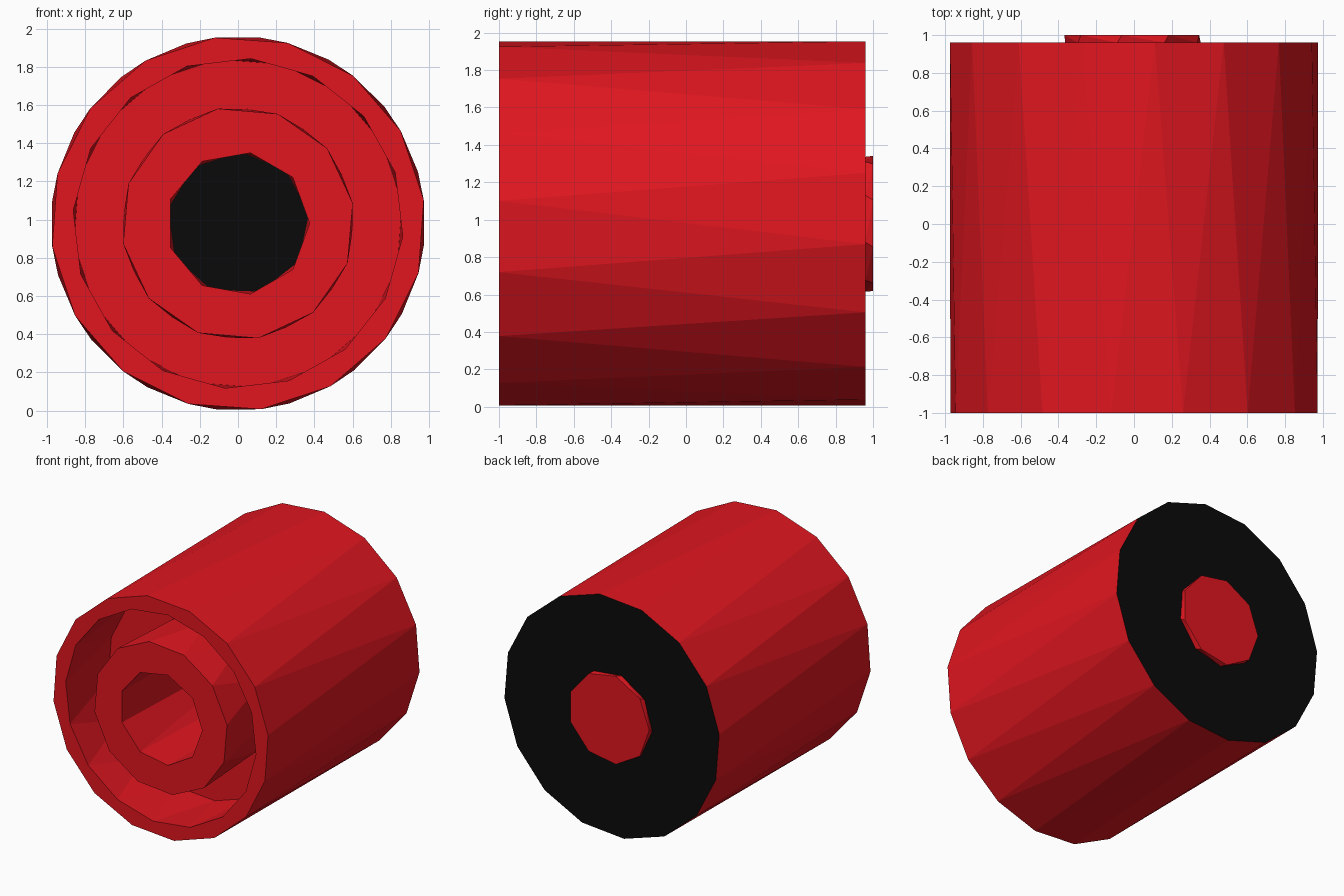
import bpy, bmesh
from math import sin, cos, radians, pi

if "Cube" in bpy.data.objects:
    bpy.data.objects.remove(bpy.data.objects["Cube"])

CZ = 0.98  # height of the roller axis


def material(name, rgb):
    m = bpy.data.materials.new(name)
    m.diffuse_color = (*rgb, 1)
    m.use_nodes = True
    m.node_tree.nodes["Principled BSDF"].inputs["Base Color"].default_value = m.diffuse_color
    return m


RED = material("red", (0.75, 0.008, 0.014))
BLACK = material("black", (0.003, 0.003, 0.003))


def ring(bm, radius, y, sides, start):
    """Polygon ring around the y axis; returns (start angle, vertices)."""
    step = 2 * pi / sides
    a0 = radians(start) % step
    return a0, [bm.verts.new((radius * cos(a0 + i * step), y,
                              CZ + radius * sin(a0 + i * step))) for i in range(sides)]


def bridge(bm, ring_a, ring_b, mat):
    """Triangle strip joining two rings, even with different side counts."""
    (a0, a), (b0, b) = ring_a, ring_b
    na, nb = len(a), len(b)
    i = j = 0
    while i < na or j < nb:
        next_a = a0 + (i + 0.5) * 2 * pi / na
        next_b = b0 + (j + 0.5) * 2 * pi / nb
        if j >= nb or (i < na and next_a < next_b):
            f = bm.faces.new((a[i % na], a[(i + 1) % na], b[j % nb]))
            i += 1
        else:
            f = bm.faces.new((a[i % na], b[(j + 1) % nb], b[j % nb]))
            j += 1
        f.material_index = mat


def lathe(name, stations, mats, cap_start, cap_end):
    """Skin a sequence of rings and close both ends."""
    bm = bmesh.new()
    rings = [ring(bm, *s) for s in stations]
    for k, mat in enumerate(mats):
        bridge(bm, rings[k], rings[k + 1], mat)
    bm.faces.new(rings[0][1]).material_index = cap_start
    bm.faces.new(rings[-1][1]).material_index = cap_end
    bmesh.ops.recalc_face_normals(bm, faces=bm.faces)
    me = bpy.data.meshes.new(name)
    bm.to_mesh(me)
    bm.free()
    me.materials.append(RED)
    me.materials.append(BLACK)
    ob = bpy.data.objects.new(name, me)
    bpy.context.collection.objects.link(ob)


# Hollow roller body: rear boss, black back face, shell, groove, hub, blind bore
# each station: radius, y, sides, start angle in degrees
stations = [
    (0.367, 1.00, 9, 20),      # boss end
    (0.367, 0.96, 9, 24),      # boss root
    (0.98, 0.96, 16, 16),      # back rim
    (0.98, -1.00, 16, 7.1),    # front rim
    (0.865, -1.00, 16, 18),    # groove mouth
    (0.865, -0.45, 16, 7),     # groove floor, outer
    (0.60, -0.45, 12, 25),     # groove floor, inner
    (0.61, -1.00, 12, 10),     # hub face, outer
    (0.375, -1.00, 9, 0),      # bore mouth
    (0.375, 0.95, 9, 8),       # bore bottom
]
lathe("roller_body", stations, [0, 1, 0, 0, 0, 0, 0, 0, 0], 0, 1)
